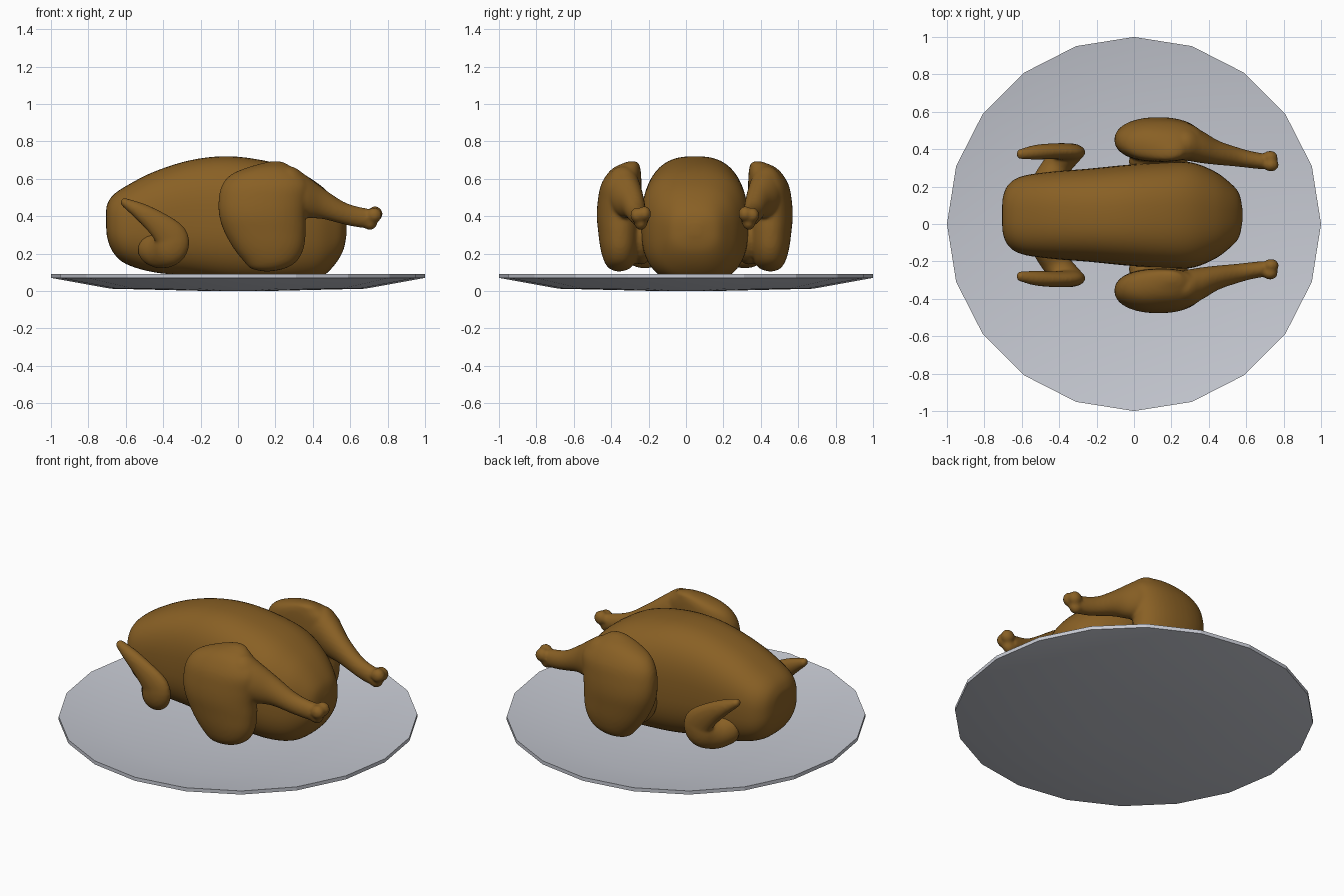
import bpy, bmesh, math
from mathutils import Vector, Matrix

cube = bpy.data.objects.get("Cube")
if cube:
    bpy.data.objects.remove(cube, do_unlink=True)

MID = 0.047  # the bird's own centre line in y


def material(name, colour):
    mat = bpy.data.materials.new(name)
    mat.use_nodes = True
    mat.diffuse_color = (*colour, 1)
    mat.node_tree.nodes["Principled BSDF"].inputs["Base Color"].default_value = (*colour, 1)
    return mat


roast = material("roast_brown", (0.25, 0.117, 0.018))
china = material("plate_grey", (0.57, 0.59, 0.65))


def finish(name, bm, mat, angle):
    bmesh.ops.recalc_face_normals(bm, faces=bm.faces)
    mesh = bpy.data.meshes.new(name)
    bm.to_mesh(mesh)
    bm.free()
    mesh.materials.append(mat)
    obj = bpy.data.objects.new(name, mesh)
    bpy.context.collection.objects.link(obj)
    bpy.ops.object.select_all(action="DESELECT")
    obj.select_set(True)
    bpy.context.view_layer.objects.active = obj
    bpy.ops.object.shade_smooth_by_angle(angle=math.radians(angle))
    return obj


def smooth_path(rows, steps=5):
    """Run a smooth curve through every row of values."""
    rows = [Vector(r) for r in rows]
    out = []
    for i in range(len(rows) - 1):
        a, b, c, d = rows[max(i - 1, 0)], rows[i], rows[i + 1], rows[min(i + 2, len(rows) - 1)]
        for k in range(steps):
            t = k / steps
            out.append(b + (c - a) * (t / 2) + (2 * a - 5 * b + 4 * c - d) * (t * t / 2)
                       + (3 * b - a - 3 * c + d) * (t ** 3 / 2))
    return out + [rows[-1]]


def power(v, p):
    return math.copysign(abs(v) ** p, v)


def loft(bm, rows, place, squareness=2.0, sides=40):
    """Skin rounded sections given as (along, u_min, u_max, v_min, v_max)."""
    rings = []
    for along, u0, u1, v0, v1 in smooth_path(rows):
        ring = []
        for k in range(sides):
            a = math.tau * k / sides
            u = (u0 + u1) / 2 + (u1 - u0) / 2 * power(math.cos(a), 2 / squareness)
            v = (v0 + v1) / 2 + (v1 - v0) / 2 * power(math.sin(a), 2 / squareness)
            ring.append(bm.verts.new(place(along, u, v)))
        rings.append(ring)
    for low, high in zip(rings, rings[1:]):
        for k in range(sides):
            j = (k + 1) % sides
            bm.faces.new((low[k], low[j], high[j], high[k]))
    bm.faces.new(rings[0])
    bm.faces.new(rings[-1])


def ball(bm, x, y, z, size, thick):
    mat = Matrix.Translation((x, y - MID, z)) @ Matrix.Diagonal((size, thick, size, 1))
    bmesh.ops.create_uvsphere(bm, u_segments=20, v_segments=12, radius=1, matrix=mat)


def fuse_pair(obj, voxel, rounds):
    """Blend overlapping lumps into one skin and mirror it to the other side."""
    obj.location.y = MID
    remesh = obj.modifiers.new("Fuse", "REMESH")
    remesh.mode = "VOXEL"
    remesh.voxel_size = voxel
    remesh.use_smooth_shade = True
    relax = obj.modifiers.new("Relax", "SMOOTH")
    relax.factor = 0.5
    relax.iterations = rounds
    mirror = obj.modifiers.new("Mirror", "MIRROR")
    mirror.use_axis = (False, True, False)
    mirror.use_mirror_merge = False


# Plate: shallow dish with twenty sides
bm = bmesh.new()
profile = [(0.17, 0), (0.68, 0.012), (1, 0.07), (1, 0.092), (0.68, 0.036), (0.17, 0.025)]
rings = []
for r, z in profile:
    rings.append([bm.verts.new((r * math.cos(math.tau * k / 20), r * math.sin(math.tau * k / 20), z))
                  for k in range(20)])
for a, b in zip(rings, rings[1:]):
    for k in range(20):
        j = (k + 1) % 20
        bm.faces.new((a[k], a[j], b[j], b[k]))
bm.faces.new(rings[0])
bm.faces.new(rings[-1])
finish("plate", bm, china, 15)

# Body: (x, half width, bottom, top)
body = [
    (-0.705, 0.03, 0.36, 0.42), (-0.7, 0.1, 0.29, 0.46), (-0.67, 0.165, 0.21, 0.51),
    (-0.6, 0.208, 0.145, 0.56), (-0.45, 0.232, 0.1, 0.637), (-0.25, 0.248, 0.08, 0.7),
    (-0.05, 0.268, 0.05, 0.72), (0.15, 0.283, 0.04, 0.695), (0.3, 0.283, 0.04, 0.65),
    (0.42, 0.24, 0.06, 0.58), (0.5, 0.185, 0.12, 0.51), (0.56, 0.12, 0.21, 0.43),
    (0.58, 0.03, 0.3, 0.36)]
bm = bmesh.new()
loft(bm, [(x, MID - w, MID + w, lo, hi) for x, w, lo, hi in body],
     lambda x, y, z: (x, y, z), squareness=2.6, sides=56)
finish("body", bm, roast, 60)

# Legs: thigh stacked upward as (z, x range, y range)
thigh = [
    (0.104, 0.14, 0.17, -0.37, -0.35), (0.12, 0.07, 0.25, -0.41, -0.3),
    (0.16, 0.03, 0.315, -0.438, -0.27), (0.23, -0.025, 0.352, -0.458, -0.25),
    (0.32, -0.075, 0.362, -0.47, -0.24), (0.4, -0.1, 0.362, -0.477, -0.238),
    (0.48, -0.104, 0.37, -0.472, -0.238), (0.56, -0.088, 0.38, -0.457, -0.238),
    (0.62, -0.04, 0.35, -0.425, -0.24), (0.66, 0.05, 0.29, -0.385, -0.245),
    (0.685, 0.14, 0.25, -0.33, -0.255), (0.694, 0.19, 0.21, -0.3, -0.28)]
# Drumstick running back as (x, y range, z range)
shank = [
    (0.15, -0.42, -0.26, 0.42, 0.65), (0.28, -0.43, -0.245, 0.4, 0.667),
    (0.36, -0.405, -0.232, 0.39, 0.62), (0.45, -0.352, -0.222, 0.385, 0.553),
    (0.55, -0.317, -0.213, 0.36, 0.485), (0.62, -0.297, -0.205, 0.344, 0.456),
    (0.69, -0.283, -0.198, 0.335, 0.442)]
bm = bmesh.new()
loft(bm, thigh, lambda z, x, y: (x, y - MID, z), squareness=2.2)
loft(bm, shank, lambda x, y, z: (x, y - MID, z))
for knob in [(0.733, -0.222, 0.412), (0.728, -0.262, 0.405), (0.705, -0.242, 0.367)]:
    ball(bm, *knob, 0.041, 0.036)
ball(bm, 0.13, -0.24, 0.3, 0.16, 0.08)  # hip joint
fuse_pair(finish("legs", bm, roast, 60), 0.01, 5)

# Wings: folded arm from shoulder to elbow to tip as (x, y, z, size, thickness)
wing = [
    (-0.45, -0.16, 0.22, 0.085, 0.05), (-0.41, -0.22, 0.205, 0.085, 0.055),
    (-0.36, -0.28, 0.23, 0.09, 0.052), (-0.355, -0.292, 0.285, 0.087, 0.046),
    (-0.43, -0.295, 0.36, 0.066, 0.043), (-0.52, -0.29, 0.424, 0.046, 0.04),
    (-0.605, -0.28, 0.473, 0.024, 0.028)]
bm = bmesh.new()
for lump in smooth_path(wing, 8):
    ball(bm, *lump)
fuse_pair(finish("wings", bm, roast, 60), 0.009, 5)
